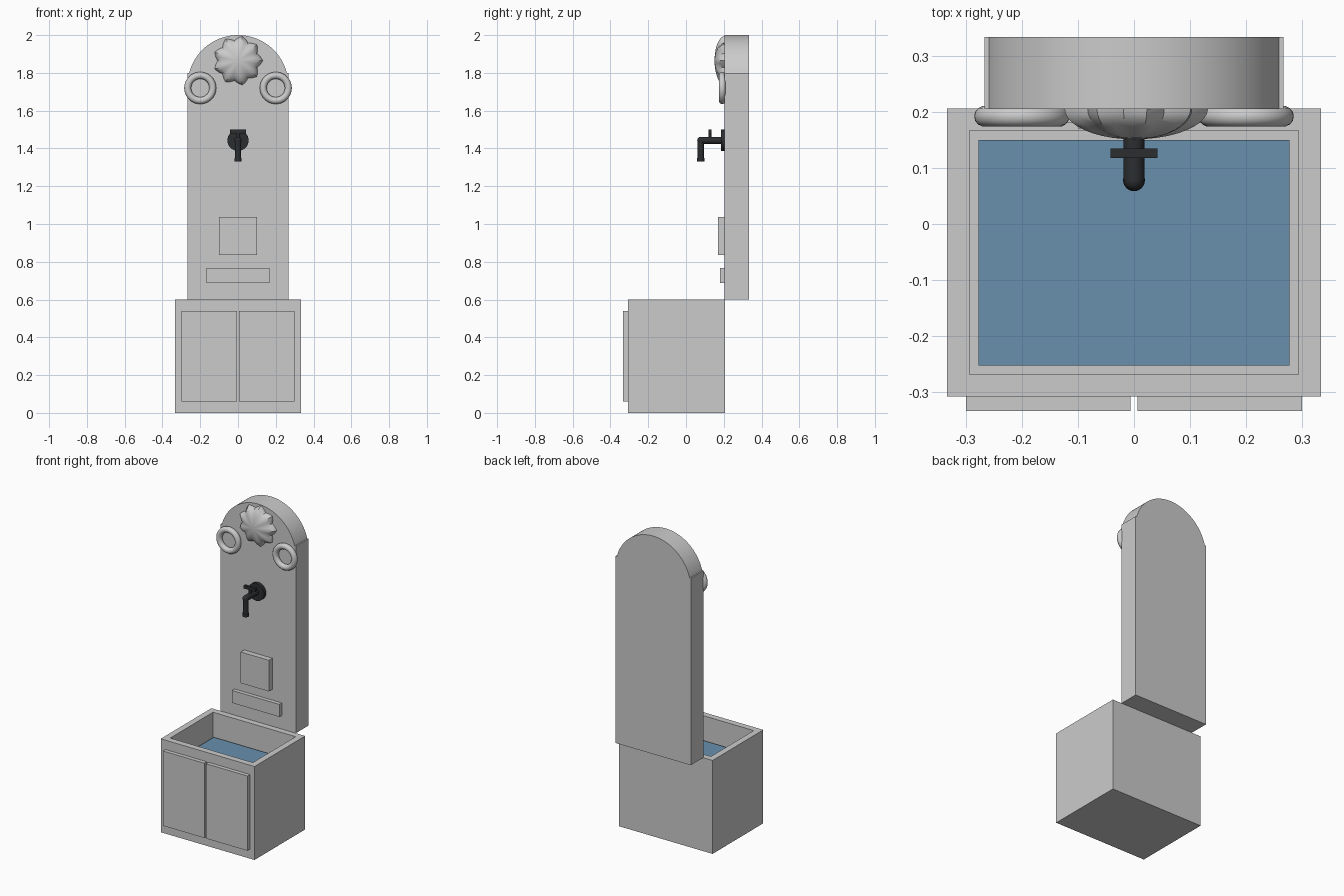
import bpy, bmesh
from math import sin, cos, pi, asin, radians
from mathutils import Matrix

if "Cube" in bpy.data.objects:
    bpy.data.objects.remove(bpy.data.objects["Cube"])


def finish(bm, name, mat=None, smooth=False):
    bmesh.ops.recalc_face_normals(bm, faces=bm.faces[:])
    me = bpy.data.meshes.new(name)
    bm.to_mesh(me)
    bm.free()
    ob = bpy.data.objects.new(name, me)
    bpy.context.collection.objects.link(ob)
    if mat:
        me.materials.append(mat)
    if smooth:
        bpy.ops.object.select_all(action='DESELECT')
        ob.select_set(True)
        bpy.context.view_layer.objects.active = ob
        bpy.ops.object.shade_smooth_by_angle(angle=radians(35))
    return ob


def box(name, x, y, z, mat=None):
    bm = bmesh.new()
    bmesh.ops.create_cube(bm, size=1)
    for v in bm.verts:
        for i, (a, b) in enumerate((x, y, z)):
            v.co[i] = b if v.co[i] > 0 else a
    return finish(bm, name, mat)


def cylinder(name, centre, r, depth, axis, mat, segs=32):
    bm = bmesh.new()
    m = Matrix.Translation(centre)
    if axis == 'Y':
        m = m @ Matrix.Rotation(pi / 2, 4, 'X')
    bmesh.ops.create_cone(bm, cap_ends=True, segments=segs, radius1=r,
                          radius2=r, depth=depth, matrix=m)
    return finish(bm, name, mat, True)


def material(name, rgb):
    m = bpy.data.materials.new(name)
    m.diffuse_color = (*rgb, 1)
    m.use_nodes = True
    m.node_tree.nodes["Principled BSDF"].inputs["Base Color"].default_value = m.diffuse_color
    return m


iron = material("dark_iron", (0.025, 0.027, 0.03))
blue = material("water_blue", (0.14, 0.28, 0.42))

# Basin: a block with a sunken rectangular pool
bm = bmesh.new()
bmesh.ops.create_cube(bm, size=1)
for v in bm.verts:
    v.co = (v.co.x * 0.666, v.co.y * 0.514 - 0.051, (v.co.z + 0.5) * 0.6)
top = max(bm.faces, key=lambda f: f.calc_center_median().z)
bmesh.ops.inset_region(bm, faces=[top], thickness=0.056)
new = bmesh.ops.extrude_discrete_faces(bm, faces=[top])['faces'][0]
bmesh.ops.translate(bm, verts=new.verts, vec=(0, 0, -0.2))
finish(bm, "basin")
box("water", (-0.277, 0.277), (-0.252, 0.15), (0.401, 0.45), blue)

# Basin door panels
for side, s in (("left", -1), ("right", 1)):
    box(side + "_front_panel", sorted((s * 0.0065, s * 0.3)),
        (-0.333, -0.308), (0.06, 0.54))

# Back slab: straight sides with small shoulders below a round arch
R, cz, n = 0.267, 1.733, 48
a0 = asin((1.8 - cz) / R)
prof = [(-R, 1.8), (-R, 0.6), (R, 0.6), (R, 1.8)]
for i in range(n + 1):
    a = a0 + (pi - 2 * a0) * i / n
    prof.append((R * cos(a), cz + R * sin(a)))
bm = bmesh.new()
face = bm.faces.new([bm.verts.new((x, 0.205, z)) for x, z in prof])
ext = bmesh.ops.extrude_face_region(bm, geom=[face])['geom']
bmesh.ops.translate(bm, vec=(0, 0.128, 0),
                    verts=[g for g in ext if isinstance(g, bmesh.types.BMVert)])
finish(bm, "back_slab", smooth=True)

# Raised plaque and ledge
box("plaque", (-0.1, 0.1), (0.17, 0.206), (0.837, 1.037))
box("ledge", (-0.168, 0.168), (0.18, 0.206), (0.688, 0.768))

# Fluted shell ornament: flattened sphere with nine lobes
bm = bmesh.new()
segs, rings = 36, 10
tip = bm.verts.new((0, 0.151, 1.865))
loops = []
for j in range(1, rings + 1):
    p = pi / 2 * j / rings
    loop = []
    for i in range(segs):
        a = 2 * pi * i / segs
        r = 0.12 * (1 + 0.1 * cos(9 * a)) * sin(p)
        loop.append(bm.verts.new((r * cos(a), 0.206 - 0.055 * cos(p),
                                  1.865 + r * sin(a))))
    loops.append(loop)
for i in range(segs):
    k = (i + 1) % segs
    bm.faces.new((tip, loops[0][i], loops[0][k]))
    for lo, hi in zip(loops, loops[1:]):
        bm.faces.new((lo[i], hi[i], hi[k], lo[k]))
bm.faces.new(loops[-1])
finish(bm, "shell_ornament", smooth=True)

# Ring ornaments
for side, s in (("left", -1), ("right", 1)):
    bpy.ops.mesh.primitive_torus_add(
        location=(s * 0.2, 0.192, 1.72), rotation=(pi / 2, 0, 0),
        major_radius=0.0665, minor_radius=0.0185,
        major_segments=40, minor_segments=14)
    ring = bpy.context.object
    ring.name = side + "_ring_ornament"
    bpy.ops.object.shade_smooth_by_angle(angle=radians(60))

# Tap: flange, pipe, elbow, spout, lip, stem and handle
cylinder("tap_flange", (0, 0.195, 1.443), 0.056, 0.022, 'Y', iron)
cylinder("tap_pipe", (0, 0.139, 1.443), 0.0185, 0.122, 'Y', iron)
bm = bmesh.new()
bmesh.ops.create_uvsphere(bm, u_segments=24, v_segments=12, radius=0.0185,
                          matrix=Matrix.Translation((0, 0.078, 1.443)))
finish(bm, "tap_elbow", iron, True)
cylinder("tap_spout", (0, 0.078, 1.389), 0.017, 0.108, 'Z', iron)
cylinder("tap_lip", (0, 0.078, 1.34), 0.0195, 0.02, 'Z', iron)
cylinder("tap_stem", (0, 0.126, 1.465), 0.008, 0.04, 'Z', iron, 16)
box("tap_handle", (-0.042, 0.042), (0.118, 0.135), (1.48, 1.5), iron)
# Pipe tail that closes the gap to the elbow
cylinder("tap_pipe_front", (0, 0.09, 1.443), 0.0185, 0.024, 'Y', iron)
